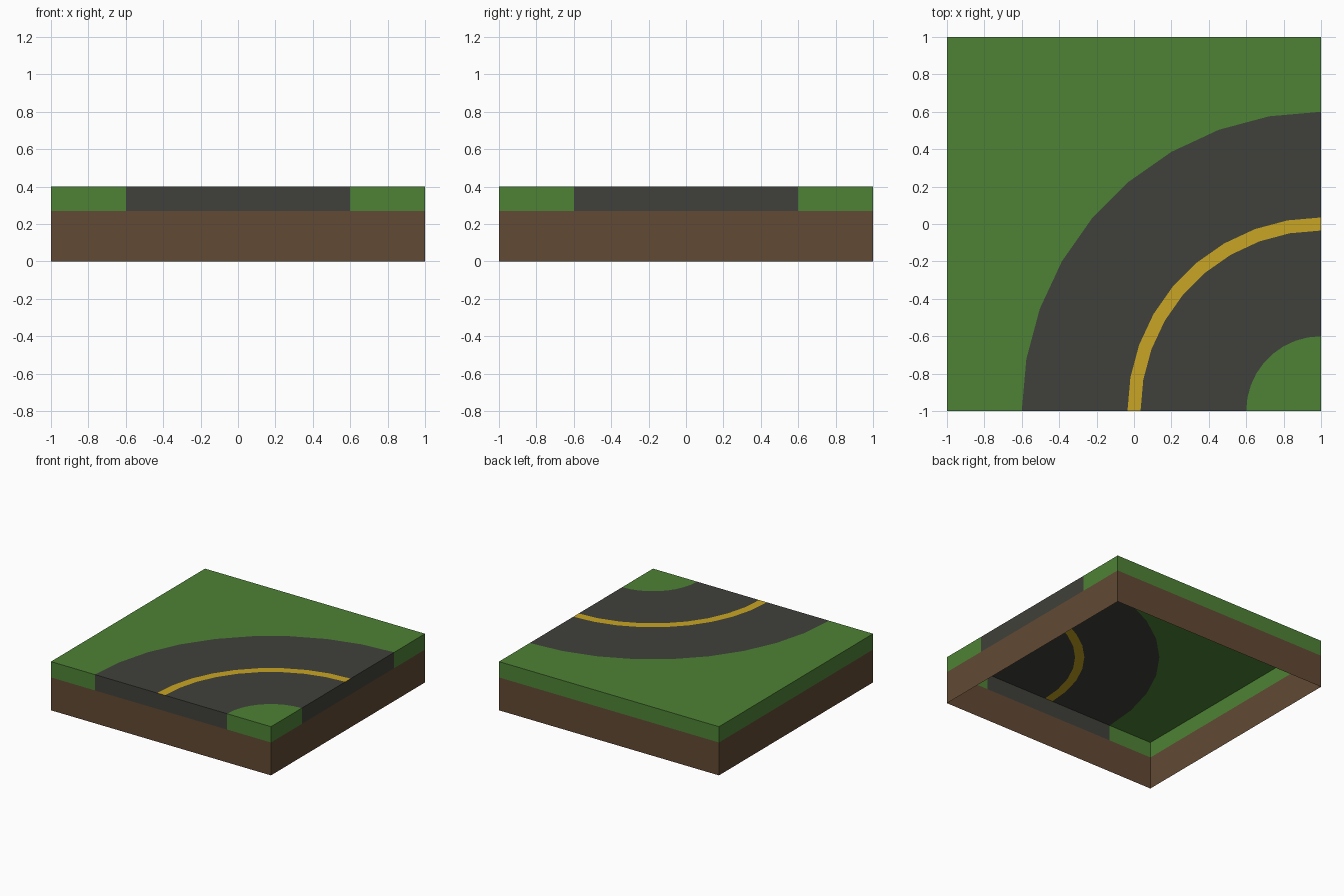
import bpy, math

if "Cube" in bpy.data.objects:
    bpy.data.objects.remove(bpy.data.objects["Cube"])

TOP, SEAM = 0.4, 0.27     # surface height, soil/turf boundary
STEPS = 9                 # 10 degree segments in the bend


def material(name, rgb):
    m = bpy.data.materials.new(name)
    m.diffuse_color = (*rgb, 1)
    m.use_nodes = True
    m.node_tree.nodes["Principled BSDF"].inputs["Base Color"].default_value = m.diffuse_color
    return m


grass = material("grass green", (0.076, 0.223, 0.036))
asphalt = material("asphalt grey", (0.051, 0.051, 0.043))
soil = material("soil brown", (0.122, 0.067, 0.033))
paint = material("line yellow", (0.578, 0.376, 0.017))


def arc(r):
    """Quarter arc about the front right corner, from front edge to right edge."""
    pts = []
    for i in range(STEPS + 1):
        a = math.radians(90 * i / STEPS)
        pts.append((1 - r * math.cos(a), -1 + r * math.sin(a)))
    return pts


def build(name, mat, polys):
    """Make an object from a list of 3D polygons, sharing coincident points."""
    index, verts, faces = {}, [], []
    for poly in polys:
        face = []
        for p in poly:
            key = tuple(round(c, 5) for c in p)
            if key not in index:
                index[key] = len(verts)
                verts.append(key)
            face.append(index[key])
        faces.append(face)
    mesh = bpy.data.meshes.new(name)
    mesh.from_pydata(verts, [], faces)
    mesh.materials.append(mat)
    ob = bpy.data.objects.new(name, mesh)
    bpy.context.collection.objects.link(ob)
    return ob


def flat(points):
    return [(x, y, TOP) for x, y in points]


def wall(a, b, z0=SEAM, z1=TOP):
    """Upright face; outside is on the right when walking from a to b."""
    return [(*a, z0), (*b, z0), (*b, z1), (*a, z1)]


def band(r0, r1):
    """Flat curved strip between two radii."""
    p, q = arc(r0), arc(r1)
    return [flat([p[i], p[i + 1], q[i + 1], q[i]]) for i in range(STEPS)]


# Soil skirt, open underneath
corners = [(-1, -1), (1, -1), (1, 1), (-1, 1)]
build("soil_base", soil,
      [wall(corners[i], corners[(i + 1) % 4], 0, SEAM) for i in range(4)])

# Grass outside the bend
build("outer_grass", grass, [
    flat(arc(1.6) + [(1, 1), (-1, 1), (-1, -1)]),
    wall((-1, -1), (-0.6, -1)),
    wall((1, 0.6), (1, 1)),
    wall((1, 1), (-1, 1)),
    wall((-1, 1), (-1, -1)),
])

# Grass corner inside the bend
build("inner_grass", grass, [
    flat([(1, -1)] + arc(0.4)[::-1]),
    wall((0.6, -1), (1, -1)),
    wall((1, -1), (1, -0.6)),
])

# Road surface, either side of the line, with its cut ends
build("road", asphalt, band(0.4, 0.965) + band(1.035, 1.6) + [
    wall((-0.6, -1), (0.6, -1)),
    wall((1, -0.6), (1, 0.6)),
])

# Painted centre line
build("centre_line", paint, band(0.965, 1.035))

# Make every top face point up
for ob in bpy.context.collection.objects:
    for f in ob.data.polygons:
        if f.normal.z < -0.5:
            f.flip()
    ob.data.update()
